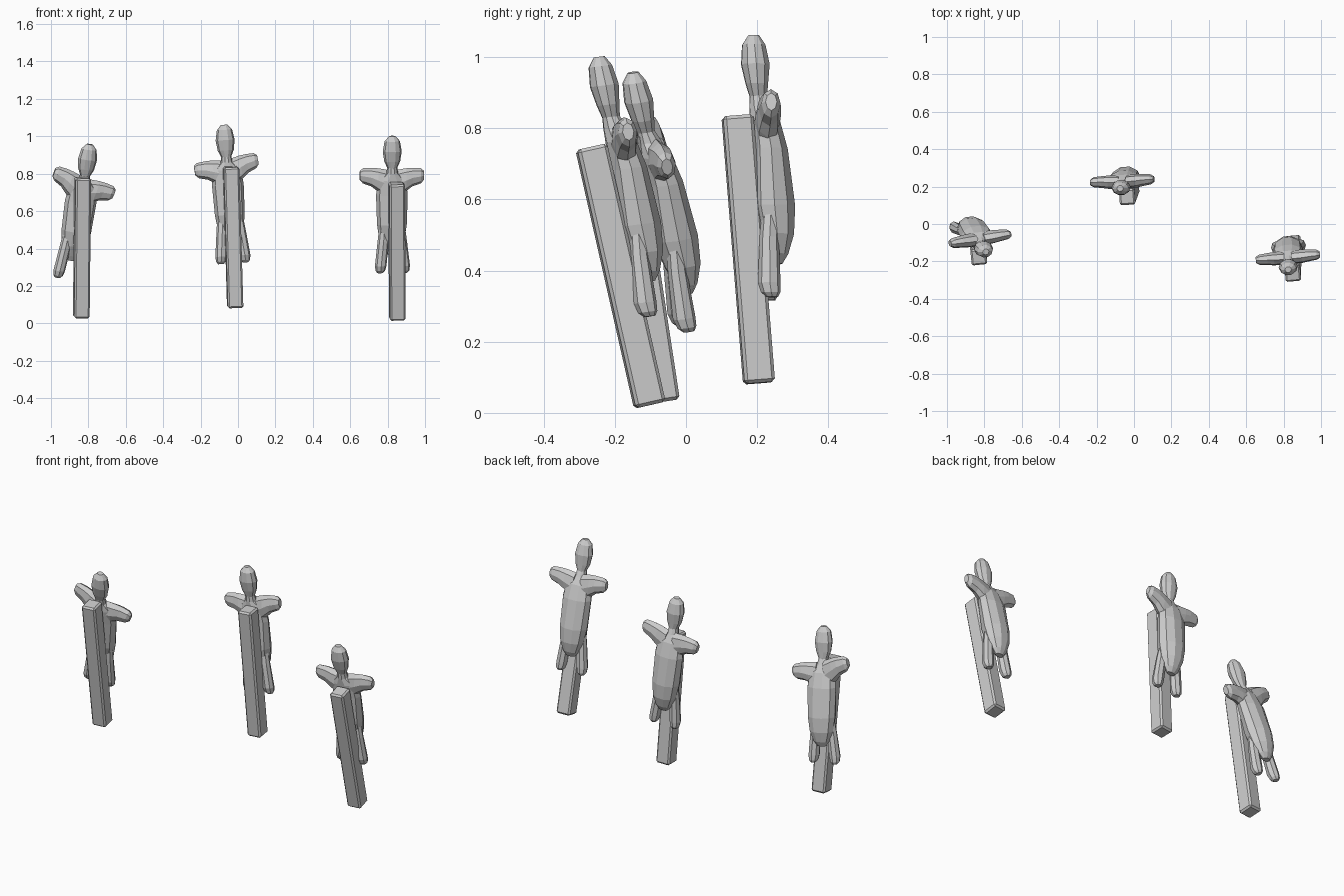
import bpy, bmesh
from math import sin, cos, pi, radians
from mathutils import Matrix, Vector

if "Cube" in bpy.data.objects:
    bpy.data.objects.remove(bpy.data.objects["Cube"])


def loft(name, rings, sides, axis, matrix):
    """Rings are (along, centre_u, centre_v, radius_u, radius_v)."""
    bm = bmesh.new()
    loops = []
    for t, cu, cv, ru, rv in rings:
        loop = []
        for i in range(sides):
            a = 2 * pi * i / sides
            u, v = cu + ru * cos(a), cv + rv * sin(a)
            co = Vector((u, v, t)) if axis == 'Z' else Vector((t, u, v))
            loop.append(bm.verts.new(matrix @ co))
        loops.append(loop)
    for a, b in zip(loops, loops[1:]):
        for i in range(sides):
            j = (i + 1) % sides
            bm.faces.new((a[i], a[j], b[j], b[i]))
    bm.faces.new(loops[0])
    bm.faces.new(loops[-1])
    bmesh.ops.recalc_face_normals(bm, faces=bm.faces[:])
    me = bpy.data.meshes.new(name)
    bm.to_mesh(me)
    bm.free()
    ob = bpy.data.objects.new(name, me)
    bpy.context.collection.objects.link(ob)
    return ob


def rot(pitch, roll, yaw):
    return (Matrix.Rotation(radians(yaw), 4, 'Z')
            @ Matrix.Rotation(radians(-roll), 4, 'Y')
            @ Matrix.Rotation(radians(pitch), 4, 'X'))


# Profiles relative to the shoulder pivot: height, front y, back y, half width
BODY = [
    (0.232, -0.05, -0.018, 0.017), (0.205, -0.068, 0.0, 0.041),
    (0.15, -0.071, 0.012, 0.051), (0.095, -0.058, 0.007, 0.043),
    (0.06, -0.047, 0.004, 0.027), (0.03, -0.048, 0.018, 0.032),
    (-0.01, -0.046, 0.04, 0.075), (-0.09, -0.042, 0.062, 0.085),
    (-0.25, -0.045, 0.083, 0.08), (-0.33, -0.025, 0.079, 0.068),
    (-0.385, 0.0, 0.062, 0.046), (-0.412, 0.015, 0.045, 0.025)]
ARM = [(0.02, 0.0, -0.03, 0.036, 0.075), (0.075, 0.002, -0.008, 0.036, 0.062),
       (0.11, 0.005, 0.006, 0.032, 0.05), (0.155, 0.006, 0.013, 0.027, 0.041),
       (0.172, 0.006, 0.015, 0.016, 0.025)]
LEG = [(-0.22, 0.038, 0.012, 0.026, 0.022), (-0.34, 0.049, 0.005, 0.03, 0.027),
       (-0.47, 0.063, 0.004, 0.031, 0.032), (-0.497, 0.065, 0.008, 0.026, 0.027),
       (-0.51, 0.066, 0.012, 0.015, 0.016)]


def figure(tag, pivot, turn, arm_tilt, post_at, post_turn, post_len):
    m = Matrix.Translation(pivot) @ rot(*turn)
    # head and torso
    rings = [(z, 0, (f + b) / 2, w, (b - f) / 2) for z, f, b, w in BODY]
    loft(tag + "_body", rings, 10, 'Z', m)
    # arms and legs, mirrored left and right
    for side, s in (("left", -1), ("right", 1)):
        flip = Matrix.Diagonal((s, 1, 1, 1))
        tilt = Matrix.Rotation(radians(-arm_tilt), 4, 'Y')
        loft(f"{tag}_{side}_arm", ARM, 8, 'X', m @ tilt @ flip)
        loft(f"{tag}_{side}_leg", LEG, 8, 'Z', m @ flip)
    # square post
    bpy.ops.mesh.primitive_cube_add(size=1)
    post = bpy.context.object
    post.name = tag + "_post"
    post.data.transform(Matrix.Diagonal((0.083, 0.086, post_len, 1)))
    post.matrix_world = Matrix.Translation(post_at) @ rot(*post_turn)
    bev = post.modifiers.new("soft_edges", 'BEVEL')
    bev.width, bev.segments = 0.009, 1


figure("middle", (-0.06, 0.225, 0.83), (0, 4, 3), 6,
       (-0.026, 0.175, 0.46), (4.5, 2, 4), 0.755)
figure("left", (-0.828, -0.083, 0.735), (9, -7, 7), -13,
       (-0.834, -0.12, 0.405), (8.7, 0.3, 6), 0.755)
figure("right", (0.823, -0.182, 0.775), (7, 1, 5), -1,
       (0.85, -0.184, 0.385), (12.7, 1.3, 5), 0.745)
